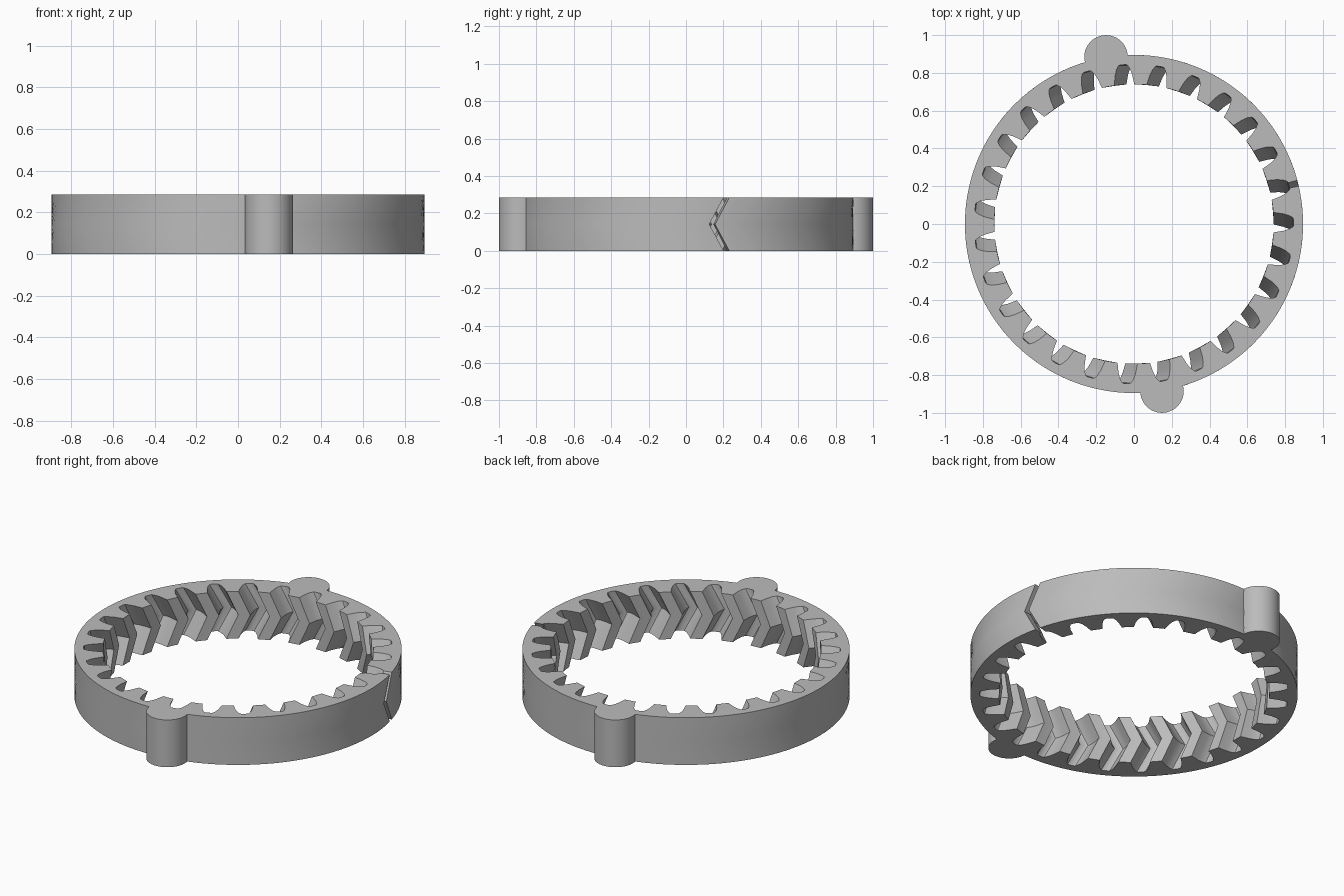
import bpy, bmesh
from math import sin, cos, radians, pi

HEIGHT = 0.285
OUTER = 0.895
TEETH = 27
PITCH = 360 / TEETH
SLIT_ANGLE = 14.0      # a tooth gap that is cut right through the rim
TWIST = -5.0           # herringbone offset at mid height, in degrees
LUG_RADIUS, LUG_DIST, LUG_ANGLE = 0.115, 0.897, 99.5

cube = bpy.data.objects.get("Cube")
if cube:
    bpy.data.objects.remove(cube, do_unlink=True)

grey = bpy.data.materials.new("light grey")
grey.use_nodes = True
colour = (0.5, 0.5, 0.5, 1)
grey.diffuse_color = colour
grey.node_tree.nodes["Principled BSDF"].inputs["Base Color"].default_value = colour


def polar(radius, degrees, z):
    a = radians(degrees)
    return (radius * cos(a), radius * sin(a), z)


def finish(bm, name):
    bmesh.ops.recalc_face_normals(bm, faces=bm.faces)
    mesh = bpy.data.meshes.new(name)
    bm.to_mesh(mesh)
    bm.free()
    mesh.materials.append(grey)
    obj = bpy.data.objects.new(name, mesh)
    bpy.context.collection.objects.link(obj)
    bpy.ops.object.select_all(action='DESELECT')
    obj.select_set(True)
    bpy.context.view_layer.objects.active = obj
    bpy.ops.object.shade_smooth_by_angle(angle=radians(30))
    return obj


# Half a tooth gap, from its root to the middle of the tooth: (degrees, radius)
half_gap = [(1.0, 0.845), (1.6, 0.842), (2.5, 0.822), (3.3, 0.79),
            (4.1, 0.74), (PITCH / 2, 0.74)]

# Stations all the way round, starting and ending at the slit
stations = []
for k in range(TEETH):
    start = SLIT_ANGLE + k * PITCH
    stations += [(start + a, r) for a, r in half_gap]
    stations += [(start + PITCH - a, r) for a, r in reversed(half_gap[:-1])]

# Ring gear: three twisted layers, joined into one split ring
bm = bmesh.new()
layers = []
for z, twist in ((0, 0), (HEIGHT / 2, TWIST), (HEIGHT, 0)):
    inner = [bm.verts.new(polar(r, a + twist, z)) for a, r in stations]
    outer = [bm.verts.new(polar(OUTER, a + twist, z)) for a, r in stations]
    layers.append((inner, outer))
for i in range(len(stations) - 1):
    for lower, upper in zip(layers, layers[1:]):
        for lo, up in zip(lower, upper):
            bm.faces.new((lo[i], lo[i + 1], up[i + 1], up[i]))
    for inner, outer in (layers[0], layers[-1]):
        bm.faces.new((inner[i], inner[i + 1], outer[i + 1], outer[i]))
# Walls of the slit
for lower, upper in zip(layers, layers[1:]):
    for end in (0, -1):
        bm.faces.new((lower[0][end], lower[1][end], upper[1][end], upper[0][end]))
finish(bm, "ring_gear")


# Rounded lugs standing out of the rim on opposite sides
def lug(name, direction):
    steps = 32
    outline = []
    for i in range(steps + 1):
        phi = radians(-95 + 190 * i / steps)
        outline.append((LUG_DIST + LUG_RADIUS * cos(phi), LUG_RADIUS * sin(phi)))
    # Return along the rim, just inside its surface
    for i in range(7):
        a = radians(7.2 - 14.4 * i / 6)
        outline.append(((OUTER - 0.003) * cos(a), (OUTER - 0.003) * sin(a)))
    c, s = cos(direction), sin(direction)
    bm = bmesh.new()
    base = bm.faces.new([bm.verts.new((x * c - y * s, x * s + y * c, 0))
                         for x, y in outline])
    top = bmesh.ops.extrude_face_region(bm, geom=[base], use_keep_orig=True)["geom"]
    bmesh.ops.translate(bm, vec=(0, 0, HEIGHT),
                        verts=[v for v in top if isinstance(v, bmesh.types.BMVert)])
    finish(bm, name)


lug("back_lug", radians(LUG_ANGLE))
lug("front_lug", radians(LUG_ANGLE) + pi)
